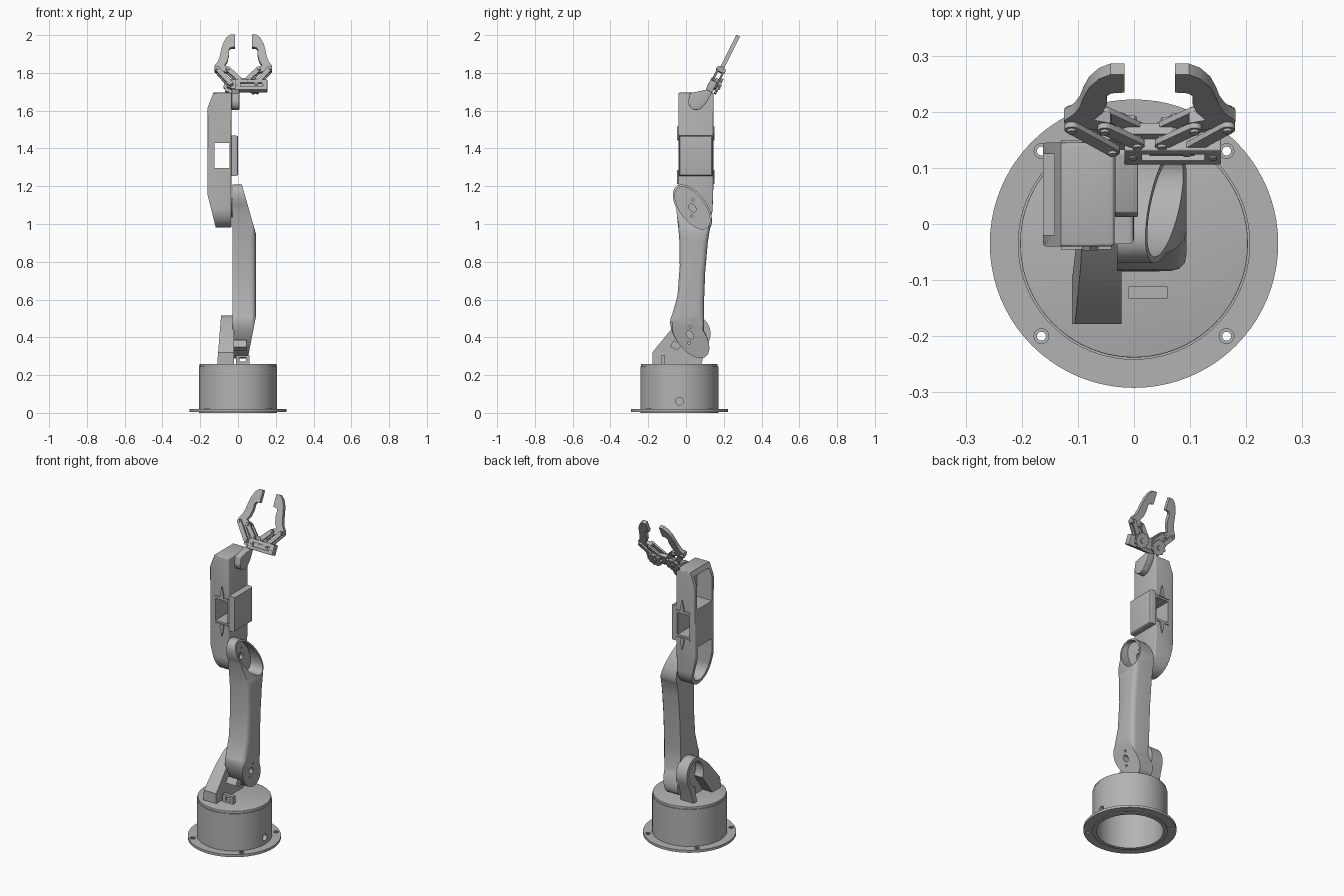
import bpy, bmesh
from math import sin, cos, pi, radians
from mathutils import Matrix, Vector

if "Cube" in bpy.data.objects:
    bpy.data.objects.remove(bpy.data.objects["Cube"], do_unlink=True)

GREY = (0.45, 0.45, 0.45, 1)
grey = bpy.data.materials.new("plain grey")
grey.use_nodes = True
grey.diffuse_color = GREY
grey.node_tree.nodes["Principled BSDF"].inputs["Base Color"].default_value = GREY


def frame(u, v, w, origin=(0, 0, 0)):
    m = Matrix((u, v, w)).transposed().to_4x4()
    m.translation = Vector(origin)
    return m


X, Y, Z = (1, 0, 0), (0, 1, 0), (0, 0, 1)
SIDE = frame(Y, Z, X)        # outline in y,z and depth along x
FRONT = frame(X, Z, Y)       # outline in x,z and depth along y
FLAT = frame(X, Y, Z)        # outline in x,y and depth along z
LEAN = radians(26.5)
GRIP = frame(X, (0, sin(LEAN), cos(LEAN)), (0, -cos(LEAN), sin(LEAN)), (0.028, 0.128, 1.70))


def oval(cu, cv, a, b=None, turn=0, start=0, end=360, n=40):
    """Points on a turned ellipse; a full turn leaves out the repeated end."""
    b = b or a
    steps = n if end - start == 360 else n - 1
    pts = []
    for i in range(n):
        t = radians(start + (end - start) * i / steps)
        p, q = a * cos(t), b * sin(t)
        pts.append((cu + p * cos(turn) - q * sin(turn), cv + p * sin(turn) + q * cos(turn)))
    return pts


def rect(u0, v0, u1, v1):
    return [(u0, v0), (u1, v0), (u1, v1), (u0, v1)]


def prism(name, pts, lo, hi, space, bevel=0, far_only=False, planes=()):
    """Extrude an outline, round its cap edges, then slice by planes."""
    bm = bmesh.new()
    base = bm.faces.new([bm.verts.new((u, v, lo)) for u, v in pts])
    ext = bmesh.ops.extrude_face_region(bm, geom=[base])
    top = [g for g in ext["geom"] if isinstance(g, bmesh.types.BMVert)]
    bmesh.ops.translate(bm, verts=top, vec=(0, 0, hi - lo))
    if bevel:
        edges = [e for e in bm.edges if not far_only or all(v in top for v in e.verts)]
        bmesh.ops.bevel(bm, geom=edges, offset=bevel, segments=3, profile=0.5,
                        affect="EDGES", clamp_overlap=True)
    bm.transform(space)
    for co, no in planes:
        geom = bm.verts[:] + bm.edges[:] + bm.faces[:]
        res = bmesh.ops.bisect_plane(bm, geom=geom, plane_co=co, plane_no=no, clear_outer=True)
        rim = [g for g in res["geom_cut"] if isinstance(g, bmesh.types.BMEdge)]
        bmesh.ops.contextual_create(bm, geom=rim)
    bmesh.ops.recalc_face_normals(bm, faces=bm.faces[:])
    mesh = bpy.data.meshes.new(name)
    bm.to_mesh(mesh)
    bm.free()
    mesh.materials.append(grey)
    obj = bpy.data.objects.new(name, mesh)
    bpy.context.collection.objects.link(obj)
    return obj


def combine(obj, others, mode="DIFFERENCE"):
    bpy.context.view_layer.objects.active = obj
    for other in others:
        mod = obj.modifiers.new("join", "BOOLEAN")
        mod.operation, mod.solver, mod.object = mode, "EXACT", other
        bpy.ops.object.modifier_apply(modifier=mod.name)
        bpy.data.objects.remove(other, do_unlink=True)
    return obj


def hole(pts, lo, hi, space, bevel=0):
    return prism("cutter", pts, lo, hi, space, bevel)


# Base: hollow drum with bolted flange and a cable hole
BY = -0.035
drum = prism("base_drum", oval(0, BY, 0.207, n=80), 0, 0.245, FLAT)
combine(drum, [prism("flange", oval(0, BY, 0.257, n=80), 0.005, 0.02, FLAT)], "UNION")
combine(drum, [hole(oval(0, BY, 0.185, n=80), -0.1, 0.235, FLAT),
               hole(oval(BY, 0.062, 0.02), 0.15, 0.3, SIDE)])
for sx in (-1, 1):
    for sy in (-1, 1):
        at = (sx * 0.165, BY + sy * 0.165)
        combine(drum, [hole(oval(*at, 0.008, n=16), -0.1, 0.1, FLAT)])
        ring = prism("flange_bolt_ring", oval(*at, 0.014, n=20), 0.018, 0.024, FLAT)
        combine(ring, [hole(oval(*at, 0.008, n=16), 0, 0.1, FLAT)])
prism("base_turntable", oval(0, BY, 0.203, n=80), 0.243, 0.26, FLAT, 0.002)

# Small framed tab on the turntable and its tilted partner by the joint
tab = prism("turntable_tab", rect(-0.01, 0.255, 0.06, 0.305), -0.133, -0.111, FRONT)
combine(tab, [hole(rect(0.008, 0.272, 0.042, 0.293), -0.2, 0, FRONT)])
clip = prism("joint_clip", [(-0.085, 0.35), (-0.045, 0.33), (-0.025, 0.36), (-0.065, 0.385)],
             -0.025, 0.045, SIDE)
combine(clip, [hole(oval(0.012, 0.355, 0.016, 0.01), -0.2, 0.1, FRONT)])

# Shoulder bracket: leaning arch, hollow on the outer side
arch = [(-0.178, 0.255), (-0.178, 0.32), (-0.15, 0.355), (-0.08, 0.44)]
arch += oval(0.04, 0.42, 0.09, 0.095, start=130, end=-20, n=18) + [(0.105, 0.34), (0.08, 0.255)]
bracket = prism("shoulder_bracket", arch, -0.115, -0.022, SIDE,
                planes=[((-0.11, 0, 0.26), (-1, 0, 0.08))])
combine(bracket, [hole(oval(0.04, 0.42, 0.068, 0.073), -0.2, -0.045, SIDE),
                  hole([(-0.1, 0.255), (0.055, 0.2), (0.055, 0.4), (0.0, 0.4)], -0.2, -0.045, SIDE),
                  hole(oval(0.03, 0.41, 0.04, turn=0.4, n=4), -0.2, 0.0, SIDE)])

# Lower arm: column between two slanted oval ends
TURN = radians(126)
TOP, LOW = (0.034, 1.085), (0.02, 0.413)
outline = oval(*TOP, 0.143, 0.075, TURN, 70, -170, 36)
outline += [(0.115, 0.9), (0.102, 0.75), (0.095, 0.58)]
outline += oval(*LOW, 0.143, 0.075, TURN, -100, -350, 36)
outline += [(-0.045, 0.62), (-0.033, 0.78), (-0.036, 0.93)]
lower = prism("lower_arm", outline, -0.03, 0.094, SIDE, 0.028, True,
              [((0.02, 0, 1.21), (0.21, 0, 0.06)), ((0.093, 0, 0.5), (0.22, 0, -0.043))])
for cy, cz in (TOP, LOW):
    pocket = hole(oval(cy, cz, 0.13, 0.065, TURN), -0.004, 0.2, SIDE)
    holes = [hole(oval(cy, cz, 0.024, 0.016, TURN), -0.1, 0.1, SIDE)]
    for s in (-1, 1):
        holes.append(hole(oval(cy + s * 0.004, cz + s * 0.042, 0.007, n=16), -0.1, 0.1, SIDE))
    combine(lower, [pocket] + holes)
    # Hub filling the narrow gap at the joint
    prism("joint_hub", oval(cy, cz, 0.05), -0.045, -0.024, SIDE)

# Upper arm: flat top, round bottom, outer pockets and a window
shape = [(-0.04, 1.695), (-0.04, 1.25)]
shape += oval(0.051, 1.085, 0.09, 0.105, start=180, end=360, n=24) + [(0.145, 1.2), (0.145, 1.695)]
upper = prism("upper_arm", shape, -0.162, -0.035, SIDE, 0.006,
              planes=[((-0.132, 0, 1.69), (-0.09, 0, 0.035)), ((-0.16, 0, 1.15), (-0.16, 0, -0.04))])
low_pocket = oval(0.052, 1.09, 0.07, 0.085, start=180, end=360, n=20) + [(0.122, 1.24), (-0.018, 1.24)]
combine(upper, [hole(rect(-0.02, 1.47, 0.125, 1.665), -0.3, -0.06, SIDE),
                hole(low_pocket, -0.3, -0.06, SIDE),
                hole(rect(-0.124, 1.297, -0.041, 1.43), -0.3, 0.3, FRONT)])
prism("elbow_pad", rect(-0.036, 1.255, 0.141, 1.468), -0.045, 0.0, SIDE, 0.01, True)
for y in (-0.041, 0.146):
    # Clip ridges above and below the window
    for z, s in ((1.445, 1), (1.283, -1)):
        ridge = [(-0.092, z), (-0.064, z), (-0.07, z + s * 0.04), (-0.078, z + s * 0.07),
                 (-0.086, z + s * 0.04)]
        prism("clip_ridge", ridge, y - 0.006, y + 0.006, FRONT)
        prism("window_lip", rect(-0.13, z - 0.004, -0.04, z + 0.004), y - 0.004, y + 0.004, FRONT)

# Wrist: flat lug reaching forward to the gripper
lug = oval(0.055, 1.647, 0.043, start=175, end=325, n=18)
lug += [(0.112, 1.648), (0.142, 1.705), (0.125, 1.715), (0.02, 1.692)]
wrist = prism("wrist_lug", lug, -0.034, 0.007, SIDE, 0.003)
combine(wrist, [hole(oval(0.06, 1.647, 0.015, 0.009, 1), -0.02, 0.1, SIDE)])

# Gripper palm: servo box with recess, plates and gears
servo = prism("gripper_servo", rect(-0.045, 0, 0.127, 0.06), -0.012, 0.026, GRIP, 0.003)
combine(servo, [hole(rect(-0.014, 0.018, 0.098, 0.042), 0.012, 0.1, GRIP)])
prism("servo_face", rect(0.0, 0.022, 0.08, 0.038), 0.008, 0.018, GRIP)
for x in (-0.03, 0.113):
    prism("servo_screw", oval(x, 0.03, 0.007, n=16), 0.02, 0.029, GRIP)
palm = [(-0.085, 0.03), (-0.06, 0.018), (0.06, 0.018), (0.085, 0.03), (0.085, 0.05),
        (0.04, 0.08), (-0.04, 0.08), (-0.085, 0.05)]
prism("palm_plate", palm, -0.018, 0.004, GRIP)


def link(name, a, b, r, lo, hi):
    """Bar with round ends between two points."""
    d = Vector(b) - Vector(a)
    deg = math_angle(d)
    pts = oval(*a, r, start=deg + 90, end=deg + 270, n=12) + oval(*b, r, start=deg - 90, end=deg + 90, n=12)
    prism(name, pts, lo, hi, GRIP)


def math_angle(d):
    return -d.angle_signed(Vector((1, 0))) * -180 / pi


for s, side in ((1, "left"), (-1, "right")):
    # Hooked finger
    finger = [(0.045, 0.332), (0.07, 0.332), (0.09, 0.315), (0.108, 0.28), (0.118, 0.24),
              (0.124, 0.205), (0.134, 0.175), (0.153, 0.148), (0.15, 0.118), (0.132, 0.116),
              (0.085, 0.112), (0.068, 0.122), (0.07, 0.138), (0.1, 0.15), (0.084, 0.178),
              (0.076, 0.215), (0.077, 0.245), (0.068, 0.257), (0.045, 0.26)]
    prism(side + "_finger", [(s * u, v) for u, v in finger], -0.011, 0.011, GRIP)
    # Paired links with rivets on both faces
    pairs = (((0.066, 0.04), (0.139, 0.13)), ((0.022, 0.066), (0.08, 0.126)))
    for low, high in pairs:
        a, b = (s * low[0], low[1]), (s * high[0], high[1])
        for lo, hi in ((0.01, 0.021), (-0.021, -0.01)):
            link(side + "_link", a, b, 0.013, lo, hi)
        for p in (a, b):
            prism("rivet", oval(*p, 0.008, n=16), -0.025, 0.026, GRIP)
    # Drive gear behind the palm
    teeth = [(s * 0.06 + r * cos(i * pi / 20), 0.045 + r * sin(i * pi / 20))
             for i in range(40) for r in [0.046 if i % 4 < 2 else 0.04]]
    prism(side + "_gear", teeth, -0.034, -0.02, GRIP)
    prism("gear_hub", oval(s * 0.06, 0.045, 0.014, n=20), -0.04, -0.03, GRIP)

# Smooth round surfaces, keep corners sharp
for obj in bpy.context.scene.objects:
    obj.select_set(obj.type == "MESH")
    if obj.type == "MESH":
        bpy.context.view_layer.objects.active = obj
bpy.ops.object.shade_smooth_by_angle(angle=radians(30))
